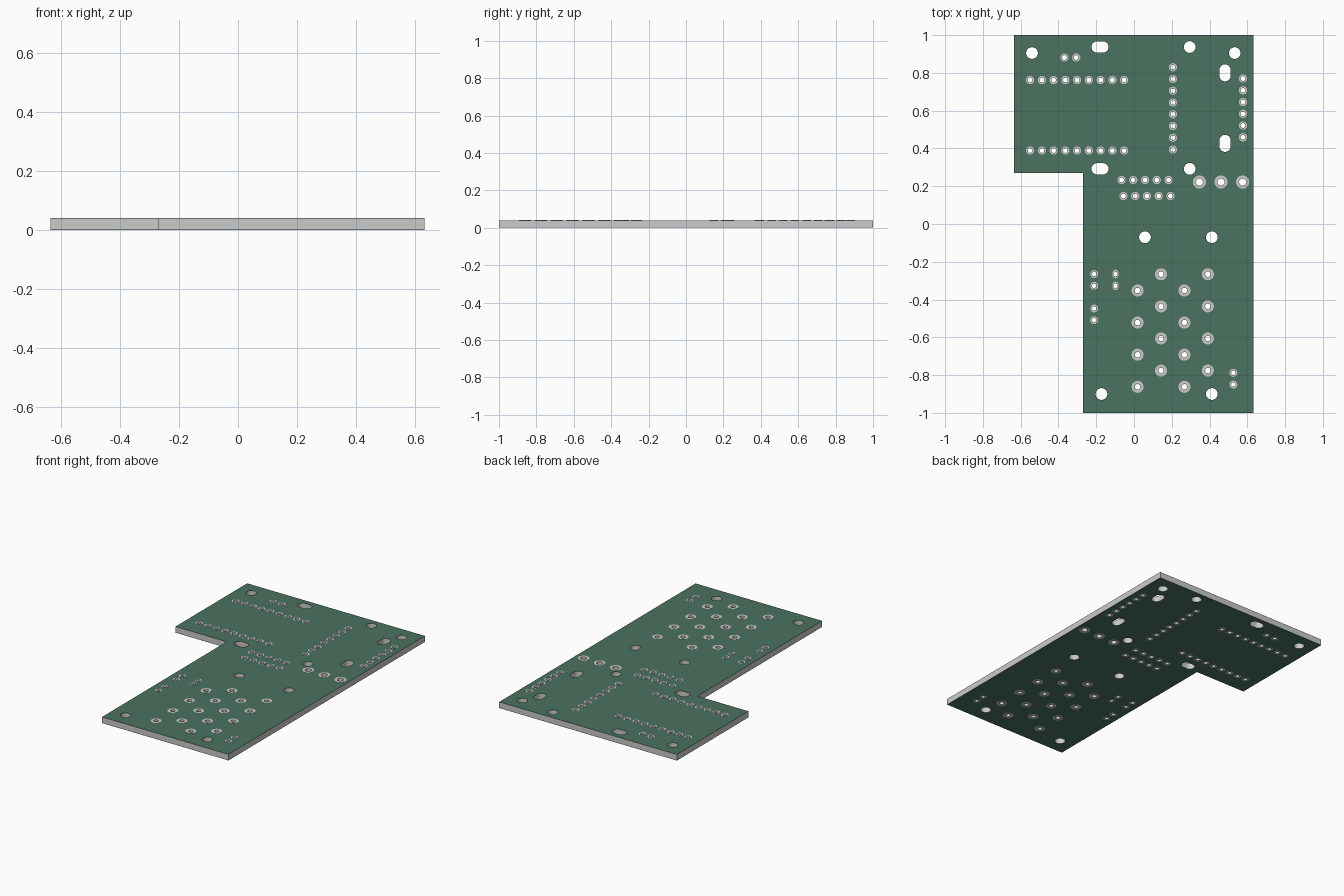
import bpy, bmesh
from math import cos, sin, pi

if "Cube" in bpy.data.objects:
    bpy.data.objects.remove(bpy.data.objects["Cube"])

OUTLINE = [(-.635, .27), (-.27, .27), (-.27, -1), (.632, -1), (.632, 1), (-.635, 1)]
PITCH = .0622
TOP = .0405
SKIN, LIP = .0012, .0005   # mask depth and how far pads stand above it


def oval(x, y, rx, ry=None, dx=0, dy=0, n=24):
    """Circle, ellipse, or slot (dx, dy = half distance between slot ends)."""
    ry = ry or rx
    pts = []
    for i in range(n):
        a = 2 * pi * (i + .5) / n
        pts.append((x + rx * cos(a) + (dx if cos(a) > 0 else -dx),
                    y + ry * sin(a) + (dy if sin(a) > 0 else -dy)))
    return pts


def plate(name, loops, spans, mat=None):
    """Flat sheets with holes: loops filled even-odd, extruded over each z span."""
    bm = bmesh.new()
    for z0, z1 in spans:
        cu = bpy.data.curves.new("profile", 'CURVE')
        cu.dimensions, cu.fill_mode = '2D', 'BOTH'
        cu.extrude = (z1 - z0) / 2
        for pts in loops:
            s = cu.splines.new('POLY')
            s.points.add(len(pts) - 1)
            for p, (x, y) in zip(s.points, pts):
                p.co = (x, y, 0, 1)
            s.use_cyclic_u = True
        tmp = bpy.data.objects.new("profile", cu)
        bpy.context.collection.objects.link(tmp)
        dg = bpy.context.evaluated_depsgraph_get()
        me = bpy.data.meshes.new_from_object(tmp.evaluated_get(dg))
        old = set(bm.verts)
        bm.from_mesh(me)
        for v in bm.verts:
            if v not in old:
                v.co.z += (z0 + z1) / 2
        bpy.data.objects.remove(tmp)
        bpy.data.curves.remove(cu)
        bpy.data.meshes.remove(me)
    bmesh.ops.remove_doubles(bm, verts=bm.verts, dist=.00005)
    bmesh.ops.recalc_face_normals(bm, faces=bm.faces)
    mesh = bpy.data.meshes.new(name)
    bm.to_mesh(mesh)
    bm.free()
    mesh.materials.clear()
    if mat:
        mesh.materials.append(mat)
    ob = bpy.data.objects.new(name, mesh)
    bpy.context.collection.objects.link(ob)
    bpy.ops.object.select_all(action='DESELECT')
    bpy.context.view_layer.objects.active = ob
    ob.select_set(True)
    bpy.ops.object.shade_smooth_by_angle()
    return ob


# mounting holes and slots
mounts = [oval(x, y, .031, n=32) for x, y in [
    (-.54, .905), (.295, .937), (.533, .905), (.295, .292),
    (.058, -.07), (.412, -.07), (-.172, -.9), (.412, -.9)]]
mounts += [oval(-.18, y, .03, dx=.015, n=32) for y in (.937, .292)]
mounts += [oval(.482, y, .03, dy=.015, n=32) for y in (.8, .427)]

# plated holes, grouped by part: lists of centres
def row(x, y, n):
    return [(x + i * PITCH, y) for i in range(n)]


def column(x, y, n):
    return [(x, y - i * PITCH) for i in range(n)]


module_pins = row(-.55, .762, 9) + row(-.55, .389, 9) + row(-.368, .881, 2)
header_pins = (column(.206, .83, 8) + column(.577, .77, 6)
               + row(-.066, .233, 5) + row(-.056, .148, 5))
side_pins = column(-.211, -.265, 2) + column(-.211, -.447, 2) + column(.526, -.788, 2)
narrow_pins = column(-.098, -.265, 2)
switch_pins = [(.346 + i * .1145, .222) for i in range(3)]
terminal_pins = [(.019 + c * .124, (-.266 if c % 2 else -.352) - r * .17)
                 for c in range(4) for r in range(4)]

# name, centres, pad radii, hole radius
groups = [("module_pads", module_pins, .022, .022, .0125),
          ("header_pads", header_pins, .022, .022, .0125),
          ("side_pads", side_pins, .021, .021, .0115),
          ("narrow_pads", narrow_pins, .017, .023, .0115),
          ("switch_pads", switch_pins, .035, .035, .0185),
          ("terminal_pads", terminal_pins, .032, .032, .0145)]

drills, openings, rings = [], [], {}
for name, pts, rx, ry, hole in groups:
    h = [oval(x, y, hole) for x, y in pts]
    o = [oval(x, y, rx, ry) for x, y in pts]
    drills += h
    openings += o
    rings[name] = h + o

# grey core, green mask on both faces, pad rings on both faces
green = bpy.data.materials.new("green_mask")
green.diffuse_color = (.07, .17, .115, 1)
green.use_nodes = True
green.node_tree.nodes["Principled BSDF"].inputs["Base Color"].default_value = green.diffuse_color
plate("board_core", [OUTLINE] + mounts + drills, [(SKIN, TOP - SKIN)])
plate("top_mask", [OUTLINE] + mounts + openings, [(TOP - SKIN, TOP - LIP)], green)
plate("bottom_mask", [OUTLINE] + mounts + openings, [(LIP, SKIN)], green)
for name, loops in rings.items():
    plate(name, loops, [(0, SKIN), (TOP - SKIN, TOP)])
